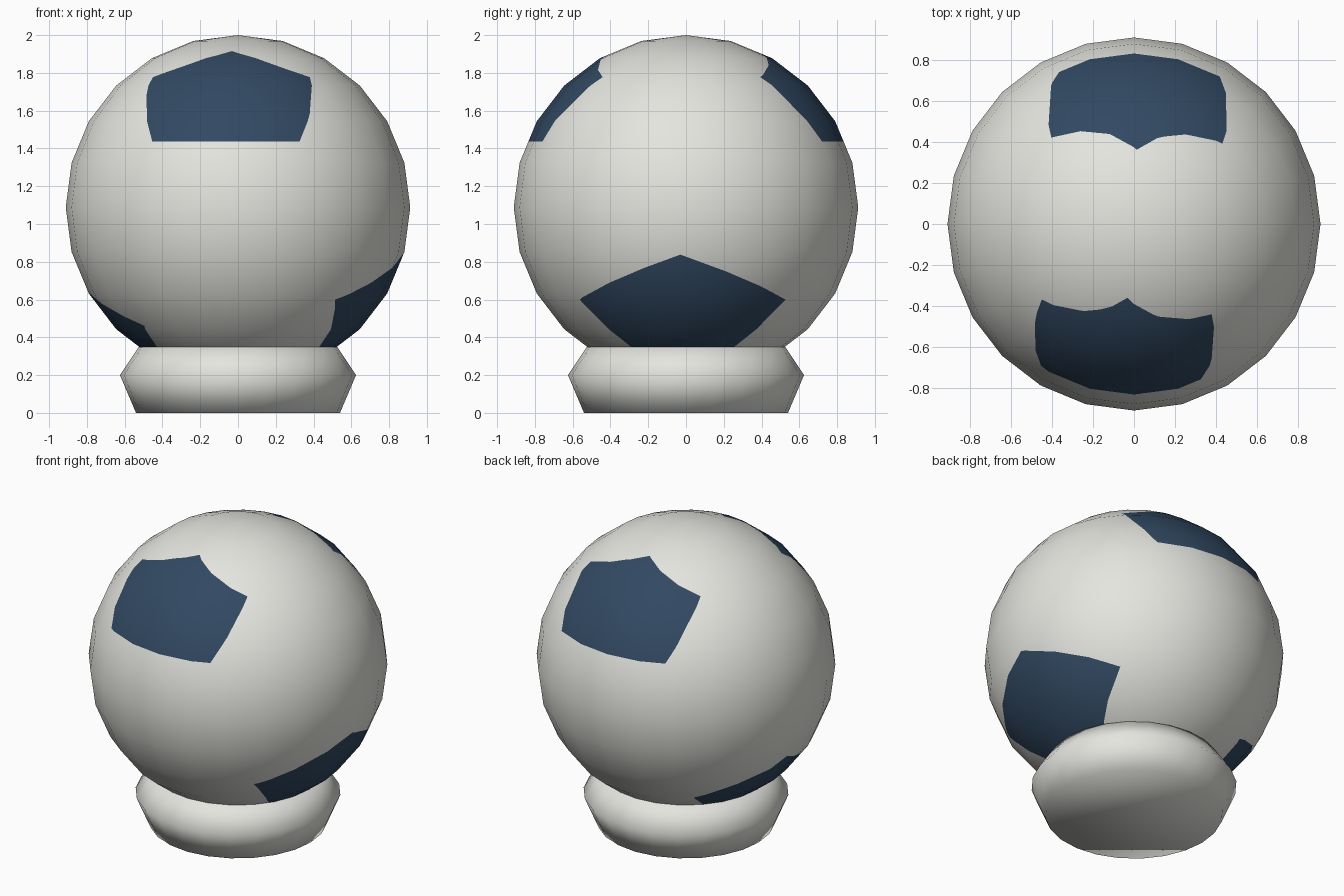
import bpy, bmesh, math
from mathutils import Vector

if "Cube" in bpy.data.objects:
    bpy.data.objects.remove(bpy.data.objects["Cube"])

R, CZ, STEP = 0.912, 1.088, 15   # ball radius, centre height, degrees per facet
PENT = 0.1335                    # patch radius as a share of the full wrap


def material(name, rgb):
    m = bpy.data.materials.new(name)
    m.diffuse_color = (*rgb, 1)
    m.use_nodes = True
    m.node_tree.nodes["Principled BSDF"].inputs["Base Color"].default_value = m.diffuse_color
    return m


white = material("warm_white", (0.78, 0.78, 0.74))
navy = material("navy_blue", (0.031, 0.066, 0.122))


def add_object(name, bm, mats):
    me = bpy.data.meshes.new(name)
    bm.to_mesh(me)
    bm.free()
    for m in mats:
        me.materials.append(m)
    ob = bpy.data.objects.new(name, me)
    bpy.context.collection.objects.link(ob)
    return ob


def corner(lon, lat):
    a, b = math.radians(lon), math.radians(lat)
    return Vector((R * math.cos(b) * math.cos(a), R * math.cos(b) * math.sin(a), CZ + R * math.sin(b)))


def on_facets(lon, lat):
    """Place a longitude / latitude point on the flat-sided ball."""
    i = math.floor(lon / STEP + 1e-5) * STEP
    j = min(math.floor(lat / STEP + 1e-5) * STEP, 90 - STEP)
    u, v = (lon - i) / STEP, (lat - j) / STEP
    low = corner(i, j).lerp(corner(i + STEP, j), u)
    high = corner(i, j + STEP).lerp(corner(i + STEP, j + STEP), u)
    return low.lerp(high, v)


def paint_pentagon(bm, lon, lat):
    """Cut a pentagon into the unwrapped sheet and colour its faces."""
    pts = []
    for k in range(5):
        a = math.radians(90 + 72 * k)
        pts.append(Vector((lon + 360 * PENT * math.cos(a), lat + 180 * PENT * math.sin(a), 0)))
    inside = []
    for f in bm.faces:
        c = f.calc_center_median()
        if abs(c.x - lon) < 360 * PENT + STEP and abs(c.y - lat) < 180 * PENT + STEP:
            inside.append(f)
    for k in range(5):
        p, q = pts[k], pts[(k + 1) % 5]
        d = q - p
        outward = Vector((d.y, -d.x, 0)).normalized()
        edges = {e for f in inside for e in f.edges}
        verts = {v for f in inside for v in f.verts}
        res = bmesh.ops.bisect_plane(bm, geom=list(verts) + list(edges) + inside,
                                     dist=1e-4, plane_co=p, plane_no=outward)
        faces = {g for g in res["geom"] if isinstance(g, bmesh.types.BMFace)}
        faces |= {f for f in inside if f.is_valid}
        inside = [f for f in faces if (f.calc_center_median() - p).dot(outward) < 0]
        if not inside:
            return
    for f in inside:
        f.material_index = 1


# Ball: unwrapped sheet, cut with patches, then wrapped onto the facets
bm = bmesh.new()
rows = [[bm.verts.new((x, y, 0)) for x in range(-150, 211, STEP)] for y in range(-90, 91, STEP)]
for a, b in zip(rows, rows[1:]):
    for i in range(len(a) - 1):
        bm.faces.new((a[i], a[i + 1], b[i + 1], b[i]))
for lon, lat in ((-95, 42.2), (-2, -40), (88, 42.2), (175, -51)):
    for turn in (-360, 0, 360):
        paint_pentagon(bm, lon + turn, lat)
for v in bm.verts:
    v.co = on_facets(v.co.x, v.co.y)
bmesh.ops.remove_doubles(bm, verts=bm.verts, dist=1e-4)
for f in bm.faces:
    f.smooth = True
ball = add_object("ball", bm, (white, navy))
centre = Vector((0, 0, CZ))
ball.data.normals_split_custom_set_from_vertices([(v.co - centre).normalized() for v in ball.data.vertices])

# Base: flared collar that holds the ball
bm = bmesh.new()
N = 24
rings = []
for r, z in ((0.54, 0), (0.625, 0.2), (0.525, 0.35)):
    rings.append([bm.verts.new((r * math.cos(math.tau * i / N), r * math.sin(math.tau * i / N), z))
                  for i in range(N)])
for a, b in zip(rings, rings[1:]):
    for i in range(N):
        bm.faces.new((a[i], a[(i + 1) % N], b[(i + 1) % N], b[i]))
bm.faces.new(rings[0][::-1])
bm.faces.new(rings[-1])
for f in bm.faces:
    f.smooth = True
add_object("base", bm, (white,))
